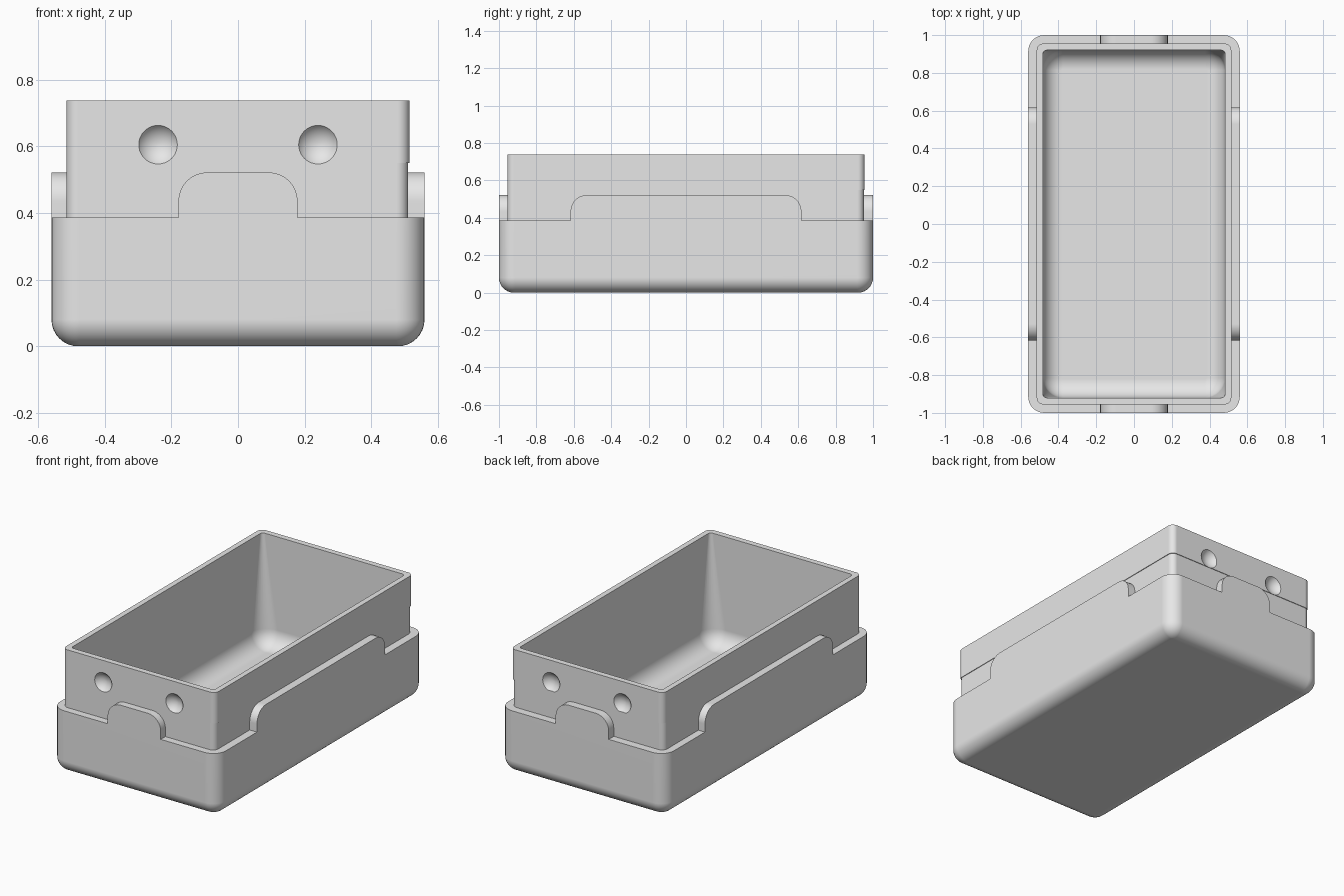
import bpy, bmesh, math
from mathutils import Matrix

cube = bpy.data.objects.get("Cube")
if cube:
    bpy.data.objects.remove(cube, do_unlink=True)

grey = bpy.data.materials.new("light_grey")
grey.use_nodes = True
grey.diffuse_color = (0.8, 0.8, 0.8, 1)
grey.node_tree.nodes["Principled BSDF"].inputs["Base Color"].default_value = (0.8, 0.8, 0.8, 1)

LIP, TAB, STEP, TOP, FLOOR = 0.386, 0.522, 0.55, 0.738, 0.07
ARC = 8


def add_object(name, bm):
    bmesh.ops.recalc_face_normals(bm, faces=bm.faces)
    mesh = bpy.data.meshes.new(name)
    bm.to_mesh(mesh)
    bm.free()
    obj = bpy.data.objects.new(name, mesh)
    bpy.context.collection.objects.link(obj)
    mesh.materials.append(grey)
    return obj


def finish(obj):
    bpy.ops.object.select_all(action='DESELECT')
    obj.select_set(True)
    bpy.context.view_layer.objects.active = obj
    for mod in list(obj.modifiers):
        bpy.ops.object.modifier_apply(modifier=mod.name)
    bpy.ops.object.shade_smooth_by_angle(angle=math.radians(30))
    flat = obj.modifiers.new("clean_shading", 'WEIGHTED_NORMAL')
    flat.keep_sharp = True


def ring(bm, hx, hy, r, z, shift=0):
    """Rounded rectangle of vertices at height z."""
    verts = []
    for k, (sx, sy) in enumerate([(1, 1), (-1, 1), (-1, -1), (1, -1)]):
        for i in range(ARC + 1):
            a = (k + i / ARC) * math.pi / 2
            verts.append(bm.verts.new((sx * (hx - r) + r * math.cos(a) + shift,
                                       sy * (hy - r) + r * math.sin(a) + shift, z)))
    return verts


def fillet(bm, hx, hy, corner, r, z):
    """Rings rounding a bottom edge, from the floor up to the wall."""
    rings = []
    for i in range(ARC + 1):
        a = i / ARC * math.pi / 2
        inset = r * (1 - math.sin(a))
        rings.append(ring(bm, hx - inset, hy - inset, corner - inset,
                          z + r * (1 - math.cos(a))))
    return rings


# Box: rounded base, lip, stepped sleeve, then the cavity down to its floor
bm = bmesh.new()
rings = fillet(bm, 0.56, 1.0, 0.085, 0.08, 0)
rings.append(ring(bm, 0.56, 1.0, 0.085, LIP))
rings.append(ring(bm, 0.513, 0.953, 0.035, LIP, -0.002))
rings.append(ring(bm, 0.513, 0.953, 0.035, STEP, -0.002))
rings.append(ring(bm, 0.515, 0.955, 0.035, STEP))
rings.append(ring(bm, 0.515, 0.955, 0.035, TOP))
rings.append(ring(bm, 0.482, 0.92, 0.02, TOP))
rings += reversed(fillet(bm, 0.482, 0.92, 0.105, 0.1, FLOOR))
for low, high in zip(rings, rings[1:]):
    n = len(low)
    for i in range(n):
        j = (i + 1) % n
        bm.faces.new((low[i], low[j], high[j], high[i]))
bm.faces.new(rings[0])
bm.faces.new(rings[-1])
box = add_object("box_body", bm)

# Round dimples cut into both end walls
R, DEPTH = 0.071, 0.03
bm = bmesh.new()
for x in (-0.24, 0.24):
    for side in (-1, 1):
        place = Matrix.Translation((x, side * (0.955 + R - DEPTH), 0.605))
        place @= Matrix.Rotation(math.pi / 2, 4, 'X')
        bmesh.ops.create_uvsphere(bm, u_segments=40, v_segments=32, radius=R, matrix=place)
cutter = add_object("dimple_cutter", bm)
cutter.hide_render = True
cut = box.modifiers.new("dimples", 'BOOLEAN')
cut.operation = 'DIFFERENCE'
cut.solver = 'EXACT'
cut.object = cutter
finish(box)
bpy.data.objects.remove(cutter, do_unlink=True)


# Raised rounded tabs on the lip, one on each side
def add_tab(name, half, distance, turn, r=0.087):
    bm = bmesh.new()
    outline = [(-half, LIP), (half, LIP)]
    for i in range(2 * ARC + 2):
        right = i <= ARC
        a = (i if right else i - 1) / ARC * math.pi / 2
        outline.append(((half - r) * (1 if right else -1) + r * math.cos(a),
                        TAB - r + r * math.sin(a)))
    face = bm.faces.new([bm.verts.new((u, -distance, z)) for u, z in outline])
    out = bmesh.ops.extrude_face_region(bm, geom=[face], use_keep_orig=True)
    moved = [v for v in out["geom"] if isinstance(v, bmesh.types.BMVert)]
    bmesh.ops.translate(bm, verts=moved, vec=(0, 0.049, 0))
    bmesh.ops.rotate(bm, verts=bm.verts, matrix=Matrix.Rotation(turn, 3, 'Z'))
    finish(add_object(name, bm))


for k, side in enumerate(["front", "left", "back", "right"]):
    half, distance = (0.617, 0.56) if k % 2 else (0.179, 1.0)
    add_tab(side + "_tab", half, distance, k * math.pi / 2)
